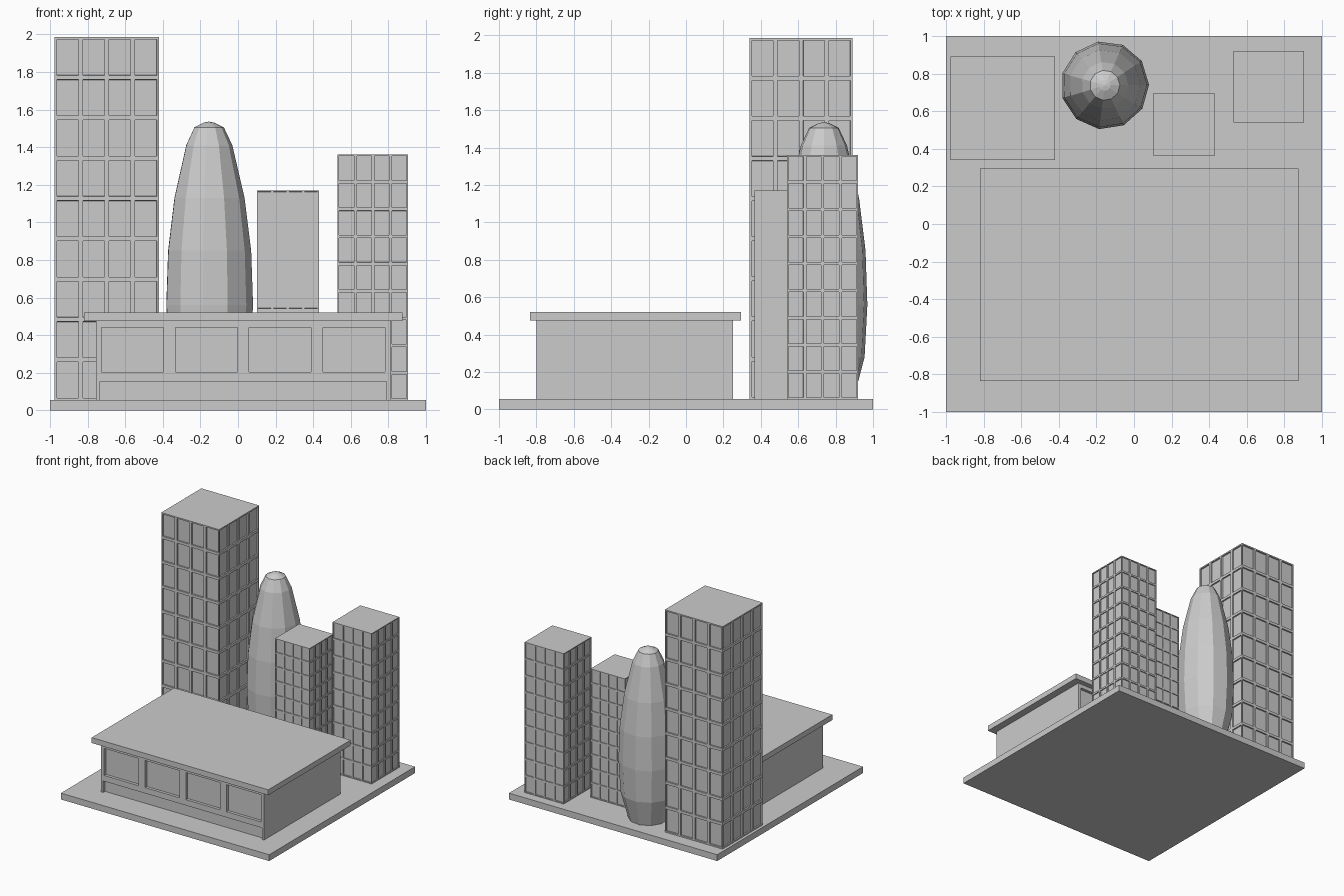
import bpy, bmesh, math

if "Cube" in bpy.data.objects:
    bpy.data.objects.remove(bpy.data.objects["Cube"])


def finish(name, bm):
    bmesh.ops.recalc_face_normals(bm, faces=bm.faces)
    mesh = bpy.data.meshes.new(name)
    bm.to_mesh(mesh)
    bm.free()
    obj = bpy.data.objects.new(name, mesh)
    bpy.context.collection.objects.link(obj)
    return obj


def box_bm(x0, x1, y0, y1, z0, z1):
    bm = bmesh.new()
    bmesh.ops.create_cube(bm, size=1)
    for v in bm.verts:
        v.co = ((x0 + x1) / 2 + v.co.x * (x1 - x0),
                (y0 + y1) / 2 + v.co.y * (y1 - y0),
                (z0 + z1) / 2 + v.co.z * (z1 - z0))
    return bm


def box(name, *bounds):
    return finish(name, box_bm(*bounds))


def tower(name, x0, x1, y0, y1, top, cols=4, rows=9):
    """Square block with a grid of shallow sunken windows on all four sides."""
    bm = box_bm(x0, x1, y0, y1, GROUND, top)

    def cut(axis, lo, hi, count):
        for i in range(1, count):
            point, normal = [0, 0, 0], [0, 0, 0]
            point[axis], normal[axis] = lo + (hi - lo) * i / count, 1
            bmesh.ops.bisect_plane(bm, geom=bm.verts[:] + bm.edges[:] + bm.faces[:],
                                   plane_co=point, plane_no=normal)
    cut(0, x0, x1, cols)
    cut(1, y0, y1, cols)
    cut(2, GROUND, top, rows)
    bm.normal_update()
    sides = [f for f in bm.faces if abs(f.normal.z) < 0.5]
    w = x1 - x0
    bmesh.ops.inset_individual(bm, faces=sides, thickness=w * 0.03, depth=0)
    bmesh.ops.inset_individual(bm, faces=sides, thickness=w * 0.001, depth=-w * 0.022)
    return finish(name, bm)


GROUND = 0.055
box("ground_slab", -1, 1, -1, 1, 0, GROUND)

# Three office towers
tower("tall_tower", -0.975, -0.42, 0.34, 0.89, 1.985)
tower("small_tower", 0.10, 0.43, 0.365, 0.695, 1.17)
tower("corner_tower", 0.53, 0.905, 0.54, 0.92, 1.36)

# Rounded tower: eleven-sided stack of rings
SIDES = 11
profile = [(0.16, GROUND), (0.22, 0.28), (0.235, 0.56), (0.225, 0.85), (0.19, 1.13),
           (0.125, 1.41), (0.08, 1.505), (0.03, 1.53)]
bm = bmesh.new()
rings = []
for r, z in profile:
    angles = [math.radians(-97.5) + k * math.tau / SIDES for k in range(SIDES)]
    rings.append([bm.verts.new((-0.155 + r * math.cos(a), 0.7375 + r * math.sin(a), z))
                  for a in angles])
for low, high in zip(rings, rings[1:]):
    for k in range(SIDES):
        n = (k + 1) % SIDES
        bm.faces.new((low[k], low[n], high[n], high[k]))
bm.faces.new(rings[0])
tip = bm.verts.new((-0.155, 0.7375, 1.536))
for k in range(SIDES):
    bm.faces.new((rings[-1][k], rings[-1][(k + 1) % SIDES], tip))
finish("rounded_tower", bm)

# Low hall with recessed windows and base panel, front and back
hall = box("hall_walls", -0.755, 0.81, -0.80, 0.25, GROUND, 0.48)
box("hall_roof", -0.82, 0.875, -0.835, 0.295, 0.475, 0.522)
openings = [(-0.725 + 0.392 * i, -0.395 + 0.392 * i, 0.205, 0.44) for i in range(4)]
openings.append((-0.735, 0.79, 0.03, 0.155))
DEPTH = 0.025
for y0, y1 in ((-0.9, -0.80 + DEPTH), (0.25 - DEPTH, 0.35)):
    for x0, x1, z0, z1 in openings:
        cutter = box("recess_cutter", x0, x1, y0, y1, z0, z1)
        cutter.hide_render = True
        cutter.hide_set(True)
        cutter.display_type = 'WIRE'
        mod = hall.modifiers.new("recess", 'BOOLEAN')
        mod.operation = 'DIFFERENCE'
        mod.solver = 'EXACT'
        mod.object = cutter
